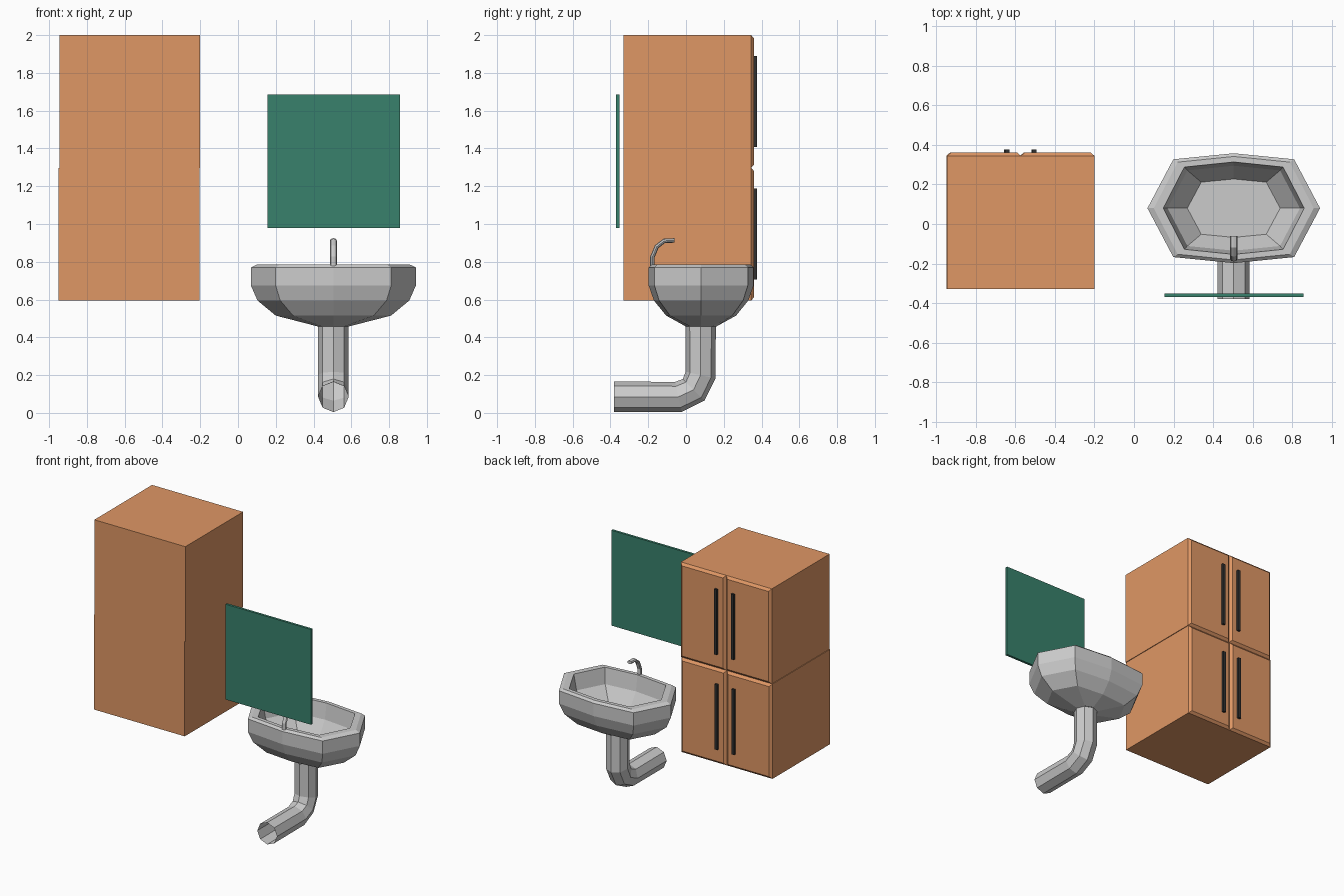
import bpy, bmesh
from math import cos, sin, pi
from mathutils import Vector

if "Cube" in bpy.data.objects:
    bpy.data.objects.remove(bpy.data.objects["Cube"])


def material(name, rgb):
    m = bpy.data.materials.new(name)
    m.diffuse_color = (*rgb, 1)
    m.use_nodes = True
    m.node_tree.nodes["Principled BSDF"].inputs["Base Color"].default_value = m.diffuse_color
    return m


wood = material("wood", (0.74, 0.31, 0.13))
green = material("green_glass", (0.04, 0.22, 0.15))
dark = material("dark_metal", (0.03, 0.03, 0.03))


def finish(name, bm, mat=None):
    bmesh.ops.recalc_face_normals(bm, faces=bm.faces)
    me = bpy.data.meshes.new(name)
    bm.to_mesh(me)
    bm.free()
    ob = bpy.data.objects.new(name, me)
    bpy.context.collection.objects.link(ob)
    if mat:
        me.materials.append(mat)
    return ob


def box(name, x, y, z, mat, chamfer=0):
    """Box from (min, max) ranges; chamfer insets the +y face."""
    bm = bmesh.new()
    bmesh.ops.create_cube(bm, size=1)
    for v in bm.verts:
        s = v.co * 2
        c = chamfer if s.y > 0 else 0
        v.co = ((x[0] + x[1]) / 2 + s.x * ((x[1] - x[0]) / 2 - c),
                y[1] if s.y > 0 else y[0],
                (z[0] + z[1]) / 2 + s.z * ((z[1] - z[0]) / 2 - c))
    return finish(name, bm, mat)


def loft(name, rings, cap_start=False, cap_end=False):
    """Skin a list of closed rings with quads."""
    bm = bmesh.new()
    rows = [[bm.verts.new(p) for p in r] for r in rings]
    n = len(rows[0])
    for a, b in zip(rows, rows[1:]):
        for i in range(n):
            j = (i + 1) % n
            bm.faces.new((a[i], a[j], b[j], b[i]))
    if cap_start:
        bm.faces.new(rows[0])
    if cap_end:
        bm.faces.new(rows[-1])
    return finish(name, bm)


def tube(name, path, x, rx, rn, caps):
    """Eight-sided tube along a (y, z) path."""
    pts = [Vector((x, y, z)) for y, z in path]
    rings = []
    for i, p in enumerate(pts):
        d = Vector()
        if i > 0:
            d += (p - pts[i - 1]).normalized()
        if i < len(pts) - 1:
            d += (pts[i + 1] - p).normalized()
        side = Vector((1, 0, 0))
        nrm = d.normalized().cross(side)
        rings.append([p + side * rx * cos(k * pi / 4) + nrm * rn * sin(k * pi / 4)
                      for k in range(8)])
    return loft(name, rings, caps, caps)


# Two stacked cabinets, each with two chamfered doors and bar handles
for label, x0, x1, z0, z1 in (("lower", -0.95, -0.205, 0.595, 1.297),
                              ("upper", -0.945, -0.20, 1.297, 2.0)):
    box(label + "_cabinet", (x0, x1), (-0.33, 0.345), (z0, z1), wood)
    xm = (x0 + x1) / 2
    for side, a, b, s in (("left", x0, xm, -1), ("right", xm, x1, 1)):
        box(f"{label}_{side}_door", (a, b), (0.345, 0.361), (z0, z1), wood, 0.018)
        hx = xm + s * 0.069
        box(f"{label}_{side}_handle", (hx - 0.011, hx + 0.011), (0.358, 0.377),
            (z0 + 0.11, z1 - 0.11), dark)

# Wall mirror
box("mirror", (0.155, 0.858), (-0.37, -0.352), (0.98, 1.685), green)

# Basin: rings of (half width, half depth, height, corner x, corner y)
CX, CY = 0.505, 0.08


def basin_ring(w, d, z, kx=0.7, ky=0.89):
    unit = [(1, 0), (kx, ky), (0, 1), (-kx, ky),
            (-1, 0), (-kx, -ky), (0, -1), (kx, -ky)]
    return [(CX + u * w, CY + v * d, z) for u, v in unit]


profile = [(0.235, 0.148, 0.565), (0.335, 0.215, 0.67), (0.357, 0.234, 0.785),
           (0.405, 0.262, 0.785), (0.437, 0.278, 0.77), (0.437, 0.278, 0.675),
           (0.402, 0.25, 0.595), (0.305, 0.185, 0.515),
           (0.08, 0.08, 0.457, 0.707, 0.707)]
loft("basin", [basin_ring(*p) for p in profile], cap_start=True)

# Drain pipe, bent toward the wall and open at its end
tube("drain_pipe", [(0.077, 0.457), (0.077, 0.2), (0.04, 0.122),
                    (-0.04, 0.085), (-0.38, 0.085)], CX, 0.081, 0.081, False)

# Curved tap
tube("tap", [(-0.178, 0.775), (-0.178, 0.825), (-0.155, 0.88),
             (-0.115, 0.911), (-0.06, 0.913)], CX, 0.018, 0.012, True)
